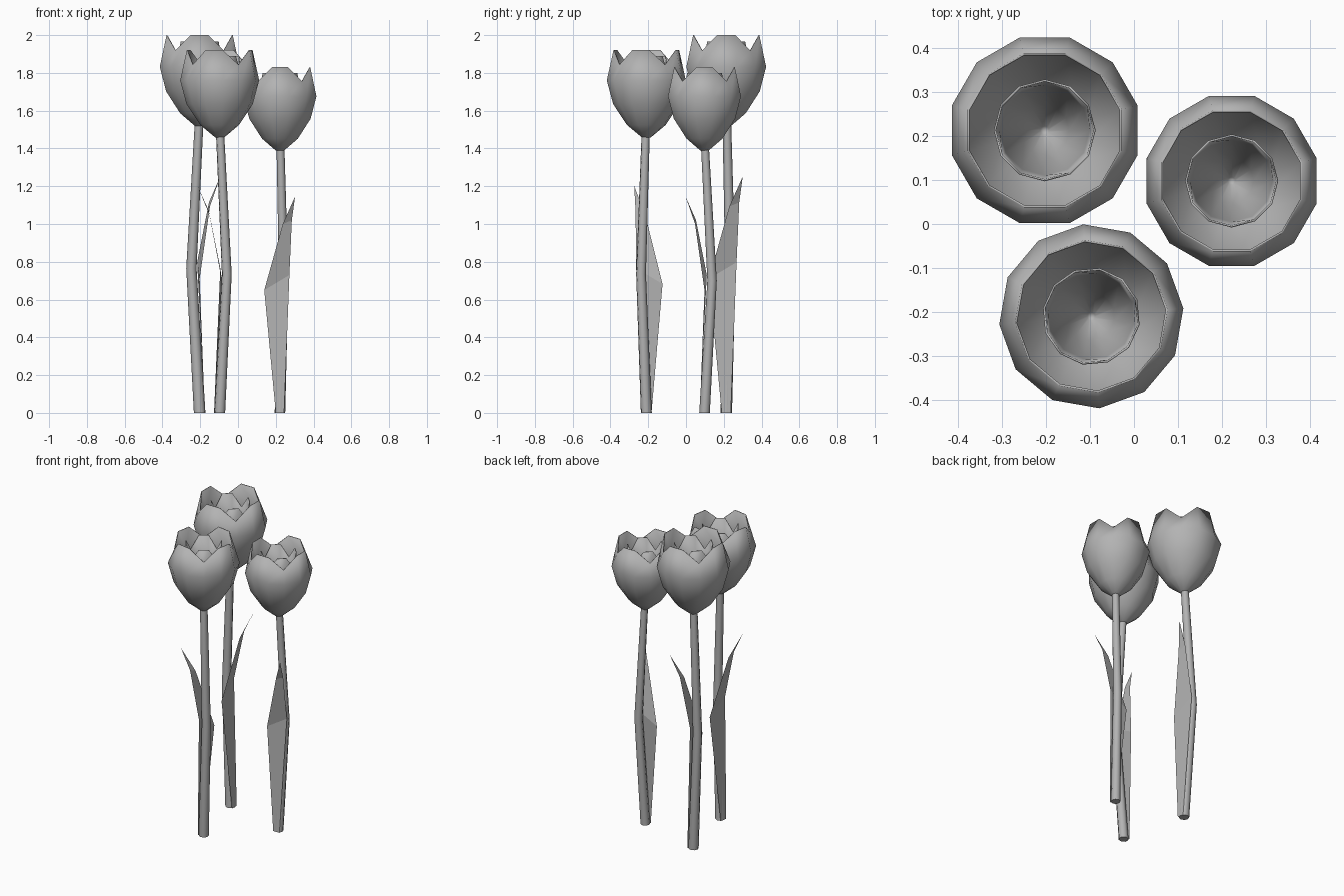
import bpy, bmesh, math
from mathutils import Matrix, Vector

if "Cube" in bpy.data.objects:
    bpy.data.objects.remove(bpy.data.objects["Cube"], do_unlink=True)

grey = bpy.data.materials.new("plain grey")
grey.use_nodes = True
grey.diffuse_color = (0.45, 0.45, 0.45, 1)
bsdf = grey.node_tree.nodes["Principled BSDF"]
bsdf.inputs["Base Color"].default_value = grey.diffuse_color
bsdf.inputs["Roughness"].default_value = 0.8

BLOOM_Z, BLOOM_H = 1.39, 0.44


def finish(name, bm, matrix, angle):
    bmesh.ops.recalc_face_normals(bm, faces=bm.faces)
    bm.transform(matrix)
    mesh = bpy.data.meshes.new(name)
    bm.to_mesh(mesh)
    bm.free()
    mesh.materials.append(grey)
    ob = bpy.data.objects.new(name, mesh)
    bpy.context.collection.objects.link(ob)
    bpy.ops.object.select_all(action="DESELECT")
    ob.select_set(True)
    bpy.context.view_layer.objects.active = ob
    bpy.ops.object.shade_smooth_by_angle(angle=math.radians(angle))
    return ob


def bridge(bm, rings):
    for a, b in zip(rings, rings[1:]):
        n = len(a)
        for i in range(n):
            j = (i + 1) % n
            bm.faces.new((a[i], a[j], b[j], b[i]))


def cup(name, profile, notch, turn, matrix):
    """Twelve-sided cup whose rim dips at every third corner, giving four petals."""
    bm = bmesh.new()
    rings = []
    for k, (r, h) in enumerate(profile):
        ring = []
        for i in range(12):
            a = math.radians(15 + 30 * i + turn)
            dip = notch if k == len(profile) - 1 and i % 3 == 1 else 0
            ring.append(bm.verts.new((r * math.cos(a), r * math.sin(a),
                                      BLOOM_Z + (h - dip) * BLOOM_H)))
        rings.append(ring)
    bridge(bm, rings)
    tip = bm.verts.new((0, 0, BLOOM_Z + (profile[0][1] - 0.01) * BLOOM_H))
    for i in range(12):
        bm.faces.new((tip, rings[0][(i + 1) % 12], rings[0][i]))
    # open shell: make sure normals point away from the axis
    ob = finish(name, bm, matrix, 50)
    side = ob.data.polygons[0]
    axis = matrix @ Vector((0, 0, side.center.z))
    if side.normal.xy.dot(side.center.xy - axis.xy) < 0:
        ob.data.flip_normals()
    shell = ob.modifiers.new("petal thickness", "SOLIDIFY")
    shell.thickness = 0.005
    shell.offset = -1


def stem(name, matrix):
    bm = bmesh.new()
    path = [(0, 0, 0, 0.028), (0.02, 0.04, 0.7, 0.025), (0.003, 0.003, 1.4, 0.021)]
    rings = [[bm.verts.new((x + r * math.cos(math.tau * i / 8),
                            y + r * math.sin(math.tau * i / 8), z)) for i in range(8)]
             for x, y, z, r in path]
    bridge(bm, rings)
    bm.faces.new(rings[0][::-1])
    bm.faces.new(rings[-1])
    finish(name, bm, matrix, 50)


def leaf(name, matrix):
    # rows of left and right edge points, closing to a tip
    rows = [((-0.022, -0.025, 0), (0.022, -0.025, 0)),
            ((-0.083, 0.0, 0.65), (0.05, 0.012, 0.73)),
            ((0.015, -0.05, 1.0), (0.063, -0.045, 1.02))]
    bm = bmesh.new()
    edge = [[bm.verts.new(p) for p in row] for row in rows]
    for (a, b), (c, d) in zip(edge, edge[1:]):
        bm.faces.new((a, b, d, c))
    bm.faces.new((*edge[-1], bm.verts.new((0.08, -0.1, 1.145))))
    finish(name, bm, matrix, 5)


outer = [(0.024, 0), (0.098, 0.14), (0.168, 0.38), (0.2, 0.65), (0.166, 1)]
inner = [(0.012, 0.08), (0.055, 0.28), (0.098, 0.6), (0.106, 0.93)]

# one flower design, placed three times with its own turn and size
for label, x, y, turn, size in (("right_back", -0.203, 0.213, 90, 1.093),
                                ("front", -0.097, -0.21, -100, 1.05),
                                ("left", 0.222, 0.098, 0, 1.0)):
    place = (Matrix.Translation((x, y, 0)) @ Matrix.Rotation(math.radians(turn), 4, "Z")
             @ Matrix.Scale(size, 4))
    stem(label + "_stem", place)
    leaf(label + "_leaf", place)
    cup(label + "_outer_petals", outer, 0.17, 0, place)
    cup(label + "_inner_petals", inner, 0.17, 45, place)
